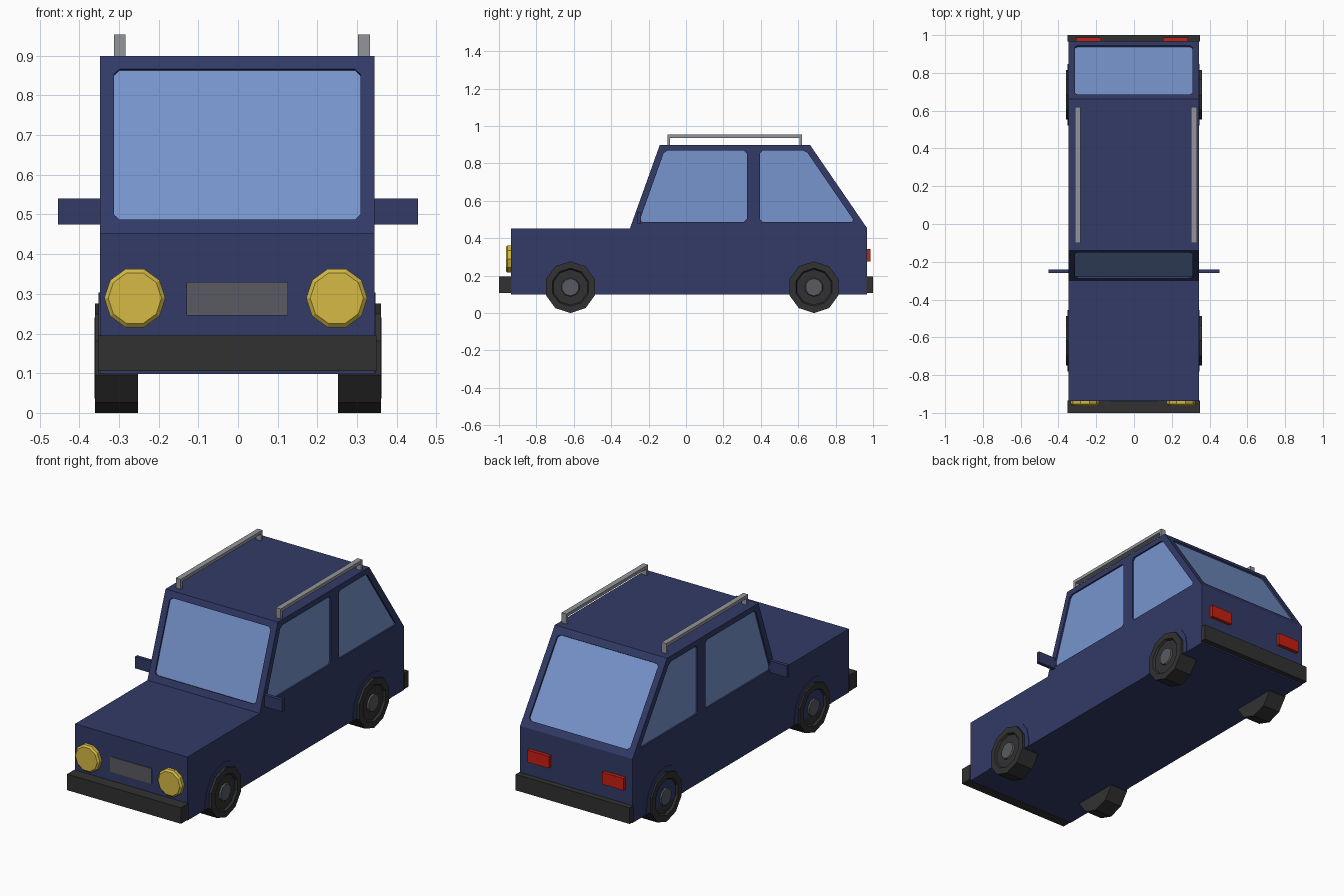
import bpy, bmesh, math
from mathutils import Vector

if "Cube" in bpy.data.objects:
    bpy.data.objects.remove(bpy.data.objects["Cube"])


def material(name, rgb):
    m = bpy.data.materials.new(name)
    m.diffuse_color = (*rgb, 1)
    m.use_nodes = True
    m.node_tree.nodes["Principled BSDF"].inputs["Base Color"].default_value = m.diffuse_color
    return m


NAVY = material("navy paint", (0.032, 0.043, 0.135))
GLASS = material("blue glass", (0.185, 0.30, 0.61))
BLACK = material("black rubber", (0.031, 0.031, 0.031))
GREY = material("dark grey metal", (0.10, 0.102, 0.122))
SILVER = material("rail grey", (0.29, 0.30, 0.325))
YELLOW = material("headlight yellow", (0.66, 0.49, 0.06))
RED = material("tail light red", (0.58, 0.014, 0.006))


def finish(name, bm, mats):
    bmesh.ops.recalc_face_normals(bm, faces=bm.faces)
    me = bpy.data.meshes.new(name)
    bm.to_mesh(me)
    bm.free()
    for m in mats:
        me.materials.append(m)
    ob = bpy.data.objects.new(name, me)
    bpy.context.collection.objects.link(ob)
    return ob


def prism(name, loop, offset, mat):
    """Flat 3D outline swept along an offset vector."""
    bm = bmesh.new()
    a = [bm.verts.new(p) for p in loop]
    b = [bm.verts.new(Vector(p) + Vector(offset)) for p in loop]
    bm.faces.new(a)
    bm.faces.new(b)
    for i in range(len(a)):
        j = (i + 1) % len(a)
        bm.faces.new((a[i], a[j], b[j], b[i]))
    return finish(name, bm, [mat])


def box(name, x, y, z, mat):
    loop = [(x[0], y[0], z[0]), (x[1], y[0], z[0]), (x[1], y[1], z[0]), (x[0], y[1], z[0])]
    return prism(name, loop, (0, 0, z[1] - z[0]), mat)


def lathe(name, center, axis, rings, mats, start=0.0, sides=10):
    """Rings of (radius, distance along axis, material of the band before it)."""
    c, axis = Vector(center), Vector(axis)
    up = Vector((0, 0, 1))
    side = axis.cross(up)
    bm = bmesh.new()
    prev = None
    for r, d, mi in rings:
        ring = []
        for i in range(sides):
            t = start + 2 * math.pi * i / sides
            ring.append(bm.verts.new(c + axis * d + r * (math.cos(t) * up + math.sin(t) * side)))
        if prev is None:
            bm.faces.new(ring)
        else:
            for i in range(sides):
                j = (i + 1) % sides
                bm.faces.new((prev[i], prev[j], ring[j], ring[i])).material_index = mi
        prev = ring
    bm.faces.new(prev).material_index = rings[-1][2]
    return finish(name, bm, mats)


# Body: side profile swept across the width
L, R = -0.348, 0.344
profile = [(-0.936, 0.098), (-0.936, 0.452), (-0.30, 0.452), (-0.14, 0.899),
           (0.663, 0.899), (0.968, 0.454), (0.968, 0.098)]
body = prism("body", [(L, y, z) for y, z in profile], (R - L, 0, 0), NAVY)


# Windows: pocket cut into the body with a glass plate on its floor
def window(name, corners, normal, depth=0.012, chamfer=0.014):
    n = Vector(normal).normalized()
    pts = [Vector(p) for p in corners]
    loop = []
    for i, p in enumerate(pts):
        for q in (pts[i - 1], pts[(i + 1) % len(pts)]):
            loop.append(p + (q - p).normalized() * chamfer)
    cutter = prism("cutter", [p - n * depth for p in loop], n * (depth + 0.03), NAVY)
    mod = body.modifiers.new("pocket", "BOOLEAN")
    mod.operation, mod.solver, mod.object = "DIFFERENCE", "EXACT", cutter
    bpy.context.view_layer.objects.active = body
    bpy.ops.object.modifier_apply(modifier=mod.name)
    bpy.data.objects.remove(cutter, do_unlink=True)
    prism(name, [p - n * (depth + 0.003) for p in loop], n * 0.006, GLASS)


def on_slope(a, b, z):
    return a[0] + (b[0] - a[0]) * (z - a[1]) / (b[1] - a[1])


def screen(name, a, b, normal):
    lo, hi = 0.487, 0.866
    window(name, [(-0.313, on_slope(a, b, lo), lo), (0.309, on_slope(a, b, lo), lo),
                  (0.309, on_slope(a, b, hi), hi), (-0.313, on_slope(a, b, hi), hi)], normal)


screen("windscreen", profile[2], profile[3], (0, -0.447, 0.16))
screen("rear_window", profile[4], profile[5], (0, 0.445, 0.305))
front_glass = [(-0.25, 0.488), (0.325, 0.488), (0.325, 0.868), (-0.115, 0.868)]
rear_glass = [(0.396, 0.488), (0.902, 0.488), (0.642, 0.868), (0.396, 0.868)]
for x, s, tag in ((L, -1, "left"), (R, 1, "right")):
    window(f"front_side_window_{tag}", [(x, y, z) for y, z in front_glass], (s, 0, 0))
    window(f"rear_side_window_{tag}", [(x, y, z) for y, z in rear_glass], (s, 0, 0))

    # Door mirrors
    box(f"mirror_{tag}", sorted((x - s * 0.01, s * 0.453)), (-0.26, -0.24), (0.475, 0.54), NAVY)

    for yc, end in ((-0.618, "front"), (0.684, "rear")):
        # Wheel arches: thin plates above each wheel
        arch = [(x, yc + 0.163 * math.cos(t), 0.14 + 0.163 * math.sin(t))
                for t in [math.pi * i / 8 for i in range(9)]]
        arch = [(x, yc + 0.163, 0.099)] + arch + [(x, yc - 0.163, 0.099)]
        prism(f"{end}_arch_{tag}", arch, (s * 0.003, 0, 0), NAVY)
        # Wheels: tyre, recessed rim and grey hub cap
        lathe(f"{end}_wheel_{tag}", (0, yc, 0.138), (s, 0, 0),
              [(0.138, 0.2525, 0), (0.138, 0.36, 0), (0.102, 0.361, 0), (0.095, 0.35, 0),
               (0.05, 0.35, 0), (0.046, 0.358, 1)], [BLACK, GREY])

# Bumpers
box("front_bumper", (-0.353, 0.349), (-1.0, -0.934), (0.106, 0.195), BLACK)
box("rear_bumper", (-0.353, 0.349), (0.966, 1.0), (0.106, 0.195), BLACK)

# Grille, headlights and tail lights
box("grille", (-0.13, 0.126), (-0.940, -0.934), (0.245, 0.33), GREY)
for x, tag in ((-0.26, "left"), (0.249, "right")):
    lathe(f"headlight_{tag}", (x, -0.936, 0.289), (0, -1, 0),
          [(0.077, -0.005, 0), (0.077, 0.018, 0), (0.067, 0.027, 0)], [YELLOW], math.pi / 10)
for x, tag in ((-0.24, "left"), (0.22, "right")):
    box(f"tail_light_{tag}", (x - 0.066, x + 0.066), (0.964, 0.987), (0.275, 0.342), RED)

# Roof rails with end posts
for x, tag in ((-0.298, "left"), (0.318, "right")):
    w = (x - 0.015, x + 0.015)
    box(f"roof_rail_{tag}", w, (-0.10, 0.62), (0.936, 0.954), SILVER)
    for y, end in ((-0.10, "front"), (0.606, "rear")):
        box(f"rail_post_{end}_{tag}", w, (y, y + 0.014), (0.893, 0.938), SILVER)
